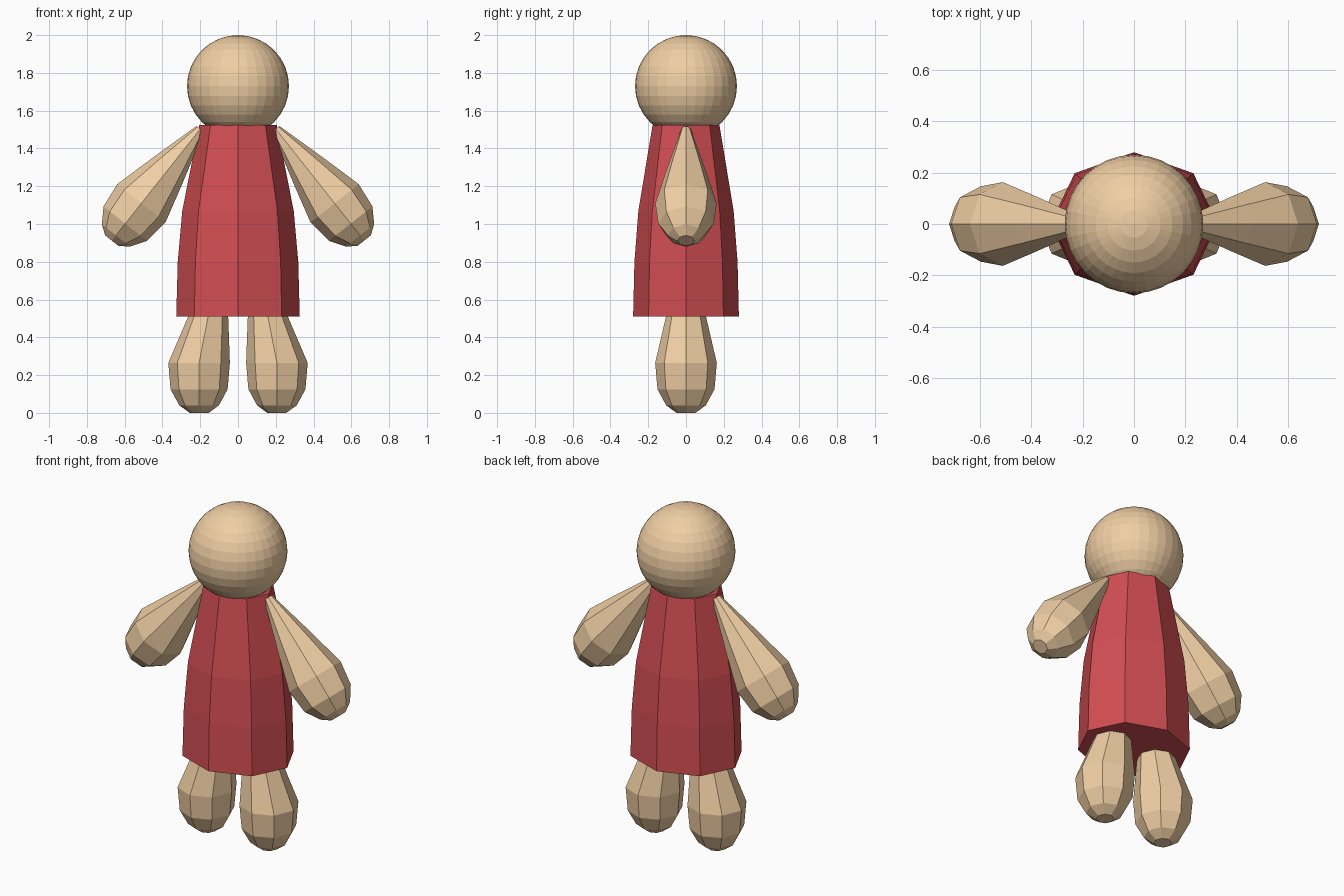
import bpy, bmesh, math
from mathutils import Matrix, Vector

if "Cube" in bpy.data.objects:
    bpy.data.objects.remove(bpy.data.objects["Cube"])

SIDES = 8


def material(name, color):
    m = bpy.data.materials.new(name)
    m.diffuse_color = color
    m.use_nodes = True
    m.node_tree.nodes["Principled BSDF"].inputs["Base Color"].default_value = m.diffuse_color
    return m


skin = material("skin_tone", (0.87, 0.62, 0.37, 1))
red = material("red_cloth", (0.64, 0.075, 0.085, 1))


def add_object(name, bm, mat):
    bmesh.ops.recalc_face_normals(bm, faces=bm.faces)
    me = bpy.data.meshes.new(name)
    bm.to_mesh(me)
    bm.free()
    me.materials.append(mat)
    ob = bpy.data.objects.new(name, me)
    bpy.context.collection.objects.link(ob)
    return ob


def loft(name, rings, mat, matrix=Matrix()):
    """Eight-sided capped loft; each ring is (x offset, z, x radius, y radius)."""
    bm = bmesh.new()
    loops = []
    for x, z, rx, ry in rings:
        angles = [2 * math.pi * i / SIDES for i in range(SIDES)]
        loops.append([bm.verts.new(matrix @ Vector((x + rx * math.cos(a), ry * math.sin(a), z)))
                      for a in angles])
    for low, high in zip(loops, loops[1:]):
        for i in range(SIDES):
            j = (i + 1) % SIDES
            bm.faces.new((low[i], low[j], high[j], high[i]))
    bm.faces.new(loops[0][::-1])
    bm.faces.new(loops[-1])
    return add_object(name, bm, mat)


def mirror_x(ob):
    ob.modifiers.new("mirror", 'MIRROR').use_mirror_merge = False


# Head
bm = bmesh.new()
bmesh.ops.create_uvsphere(bm, u_segments=32, v_segments=16, radius=0.27,
                          matrix=Matrix.Translation((0, 0, 1.73)))
add_object("head", bm, skin)

# Dress
loft("dress", [(0, 0.51, 0.327, 0.28), (0, 0.80, 0.319, 0.273),
               (0, 1.07, 0.295, 0.252), (0, 1.525, 0.205, 0.177)], red)

# Arms: drop-shaped limb, tip at the hand, tilted out from the shoulder
tip, shoulder = Vector((0.668, 0, 0.912)), Vector((0.2, 0, 1.503))
d = shoulder - tip
tilt = Matrix.Translation(tip) @ Matrix.Rotation(math.atan2(d.x, d.z), 4, 'Y')
arm_profile = [(0, 0.045), (0.035, 0.095), (0.115, 0.147), (0.252, 0.163),
               (0.467, 0.106), (d.length, 0.025)]
mirror_x(loft("arms", [(0, z, r, r) for z, r in arm_profile], skin, tilt))

# Legs: same drop shape, leaning in towards the hips under the dress
leg_profile = [(0.205, 0.0, 0.05), (0.206, 0.04, 0.105), (0.206, 0.125, 0.151),
               (0.206, 0.265, 0.163), (0.158, 0.51, 0.106), (0.12, 0.75, 0.03)]
mirror_x(loft("legs", [(x, z, r, r) for x, z, r in leg_profile], skin))
